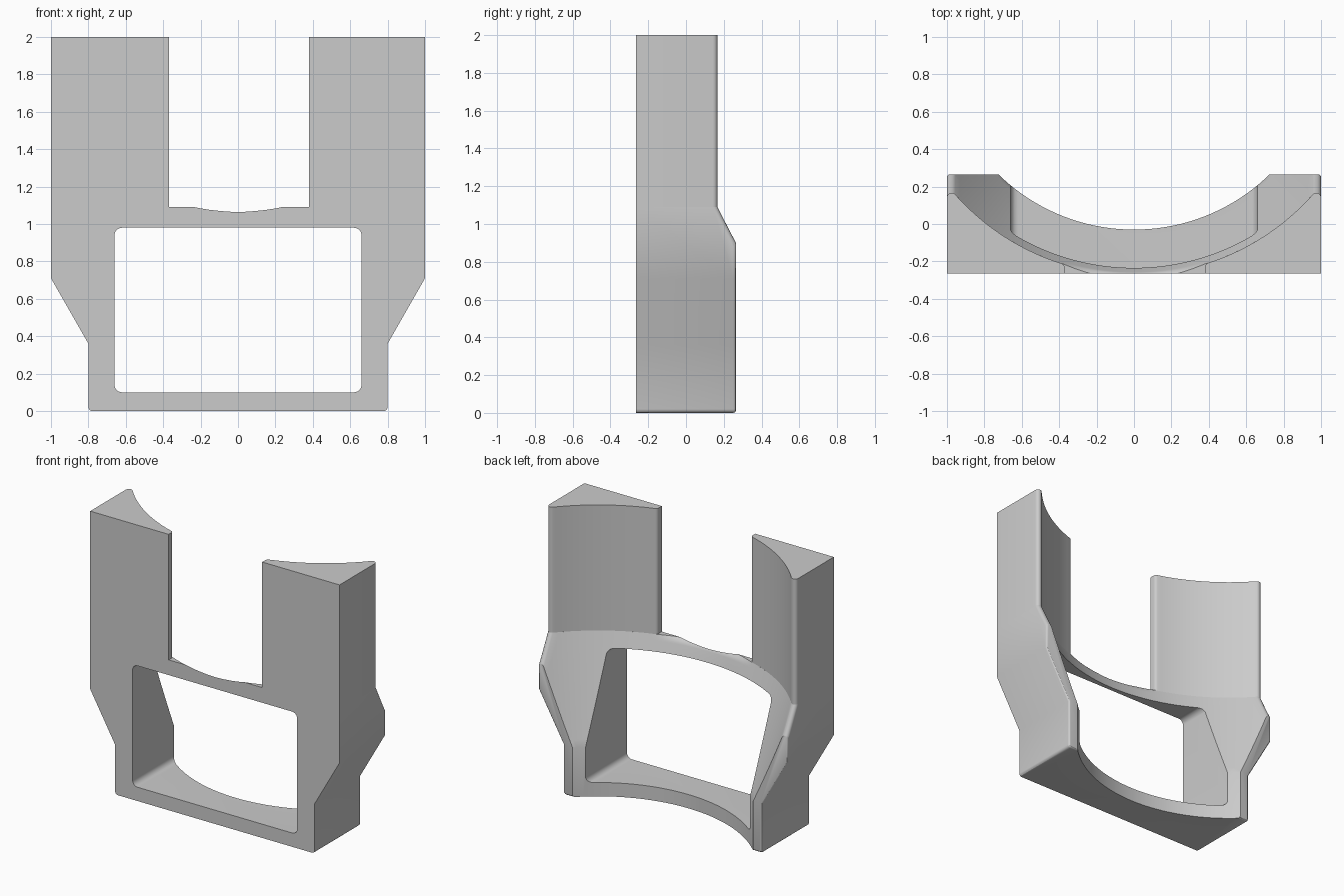
import bpy, bmesh
from math import sin, cos, asin, atan2, pi, sqrt

cube = bpy.data.objects.get("Cube")
if cube:
    bpy.data.objects.remove(cube, do_unlink=True)

FRONT, BACK = -0.265, 0.265
CY = 1.008            # centre line of the hollowed back
R_LOW, R_HIGH = 1.038, 1.279
Z_CONE, Z_BAR = 0.36, 1.09
FILLET = 0.025

grey = bpy.data.materials.new("matte grey")
grey.use_nodes = True
COLOUR = (0.6, 0.6, 0.6, 1)
grey.diffuse_color = COLOUR
grey.node_tree.nodes["Principled BSDF"].inputs["Base Color"].default_value = COLOUR


def loft(name, rings, bevel_back=0):
    """Skin a stack of matching closed rings and cap both ends."""
    bm = bmesh.new()
    loops = [[bm.verts.new(p) for p in ring] for ring in rings]
    n = len(loops[0])
    for a, b in zip(loops, loops[1:]):
        for i in range(n):
            j = (i + 1) % n
            bm.faces.new((a[i], a[j], b[j], b[i]))
    bm.faces.new(loops[0])
    bm.faces.new(loops[-1])
    bmesh.ops.recalc_face_normals(bm, faces=bm.faces)
    if bevel_back:
        edges = [e for e in bm.edges if all(v.co.y > BACK - 0.001 for v in e.verts)]
        bmesh.ops.bevel(bm, geom=edges, offset=bevel_back, segments=3,
                        profile=0.5, affect='EDGES')
    mesh = bpy.data.meshes.new(name)
    bm.to_mesh(mesh)
    bm.free()
    mesh.materials.append(grey)
    ob = bpy.data.objects.new(name, mesh)
    bpy.context.collection.objects.link(ob)
    return ob


def activate(ob):
    bpy.ops.object.select_all(action='DESELECT')
    ob.select_set(True)
    bpy.context.view_layer.objects.active = ob


def cut(ob, cutter):
    mod = ob.modifiers.new("cut", 'BOOLEAN')
    mod.operation, mod.solver, mod.object = 'DIFFERENCE', 'EXACT', cutter
    activate(ob)
    bpy.ops.object.modifier_apply(modifier=mod.name)
    bpy.data.objects.remove(cutter, do_unlink=True)


def arc(cx, cy, r, a, b, n):
    return [(cx + r * cos(a + (b - a) * i / n), cy + r * sin(a + (b - a) * i / n))
            for i in range(n + 1)]


def section(radius, inner=None):
    """Right half of the hollow curve, from the rounded outer edge inward."""
    reach = radius + FILLET

    def corner(x, start):
        y = CY - sqrt(reach ** 2 - x ** 2)
        ends = (start, atan2(CY - y, -x))
        pts = arc(x, y, FILLET, *ends, 6)
        return pts, asin(x / reach)

    pts, outer_angle = corner(1 - FILLET, 0)
    inner_pts, inner_angle = [], 0
    if inner is not None:
        inner_pts, inner_angle = corner(inner + FILLET, pi)
    curve = arc(0, CY, radius, outer_angle - pi / 2, inner_angle - pi / 2, 28)
    return pts + curve[1:] + inner_pts[::-1][1:]


# Frame: side outline with rounded feet, hollowed at the back
side = [(1, Z_BAR), (1, 0.71), (0.8, 0.36)] + arc(0.78, 0.02, 0.02, 0, -pi / 2, 3)
outline = side + [(-x, z) for x, z in reversed(side)]
frame = loft("frame", [[(x, y, z) for x, z in outline] for y in (FRONT, BACK)], 0.015)


# Hollow: cylinder below, cone above, with a softened lip at the bar's top
def hollow_ring(z):
    t = min(max((z - Z_CONE) / (Z_BAR - Z_CONE), 0), 1)
    lip = 0.025 * min(max((z - 1.055) / 0.035, 0), 1) ** 2
    half = [(x, y - lip * max(0, 1 - (x / 0.37) ** 2))
            for x, y in section(R_LOW + (R_HIGH - R_LOW) * t)]
    half = [(1.2, 1.6), (1.2, half[0][1])] + half
    full = half + [(-x, y) for x, y in reversed(half[:-1])]
    return [(x, y, z) for x, y in full]


steps = 14
levels = [-0.1] + [Z_CONE + (1.05 - Z_CONE) * i / steps for i in range(steps + 1)]
levels += [1.06, 1.07, 1.08, Z_BAR, 1.2]
cut(frame, loft("hollow_cutter", [hollow_ring(z) for z in levels]))

# Window opening with rounded corners
W, LOW, TOP, CR = 0.66, 0.1, 0.98, 0.04
window = []
for cx, cz, a in ((W - CR, TOP - CR, 0), (CR - W, TOP - CR, pi / 2),
                  (CR - W, LOW + CR, pi), (W - CR, LOW + CR, 1.5 * pi)):
    window += arc(cx, cz, CR, a, a + pi / 2, 6)
cut(frame, loft("window_cutter", [[(x, y, z) for x, z in window] for y in (-1, 1)]))

# Pillars: concave backs with rounded edges
parts = [frame]
for name, sign, inner in (("left_pillar", 1, 0.38), ("right_pillar", -1, 0.37)):
    ring = [(inner, FRONT), (1, FRONT)] + section(R_HIGH, inner)
    parts.append(loft(name, [[(sign * x, y, z) for x, y in ring] for z in (Z_BAR, 2)]))

for ob in parts:
    activate(ob)
    bpy.ops.object.shade_smooth_by_angle(angle=pi / 6)
